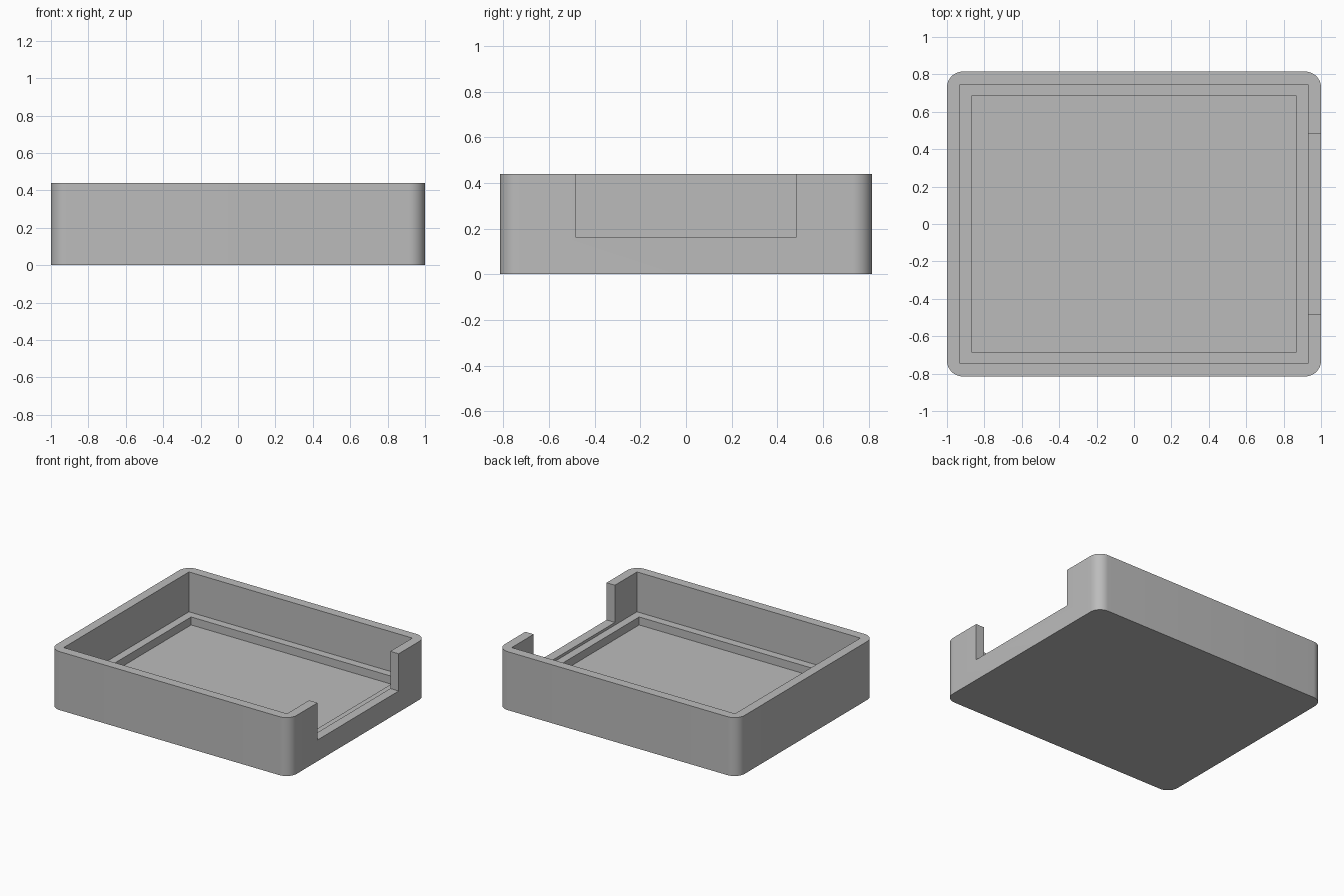
import bpy
import bmesh
from mathutils import Matrix, Vector

default = bpy.data.objects.get("Cube")
if default:
    bpy.data.objects.remove(default, do_unlink=True)

WIDTH, DEPTH, HEIGHT = 2.0, 1.63, 0.44
WALL, LEDGE = 0.07, 0.06
LEDGE_Z, FLOOR_Z, NOTCH_Z = 0.14, 0.08, 0.16
NOTCH_HALF = 0.483
CORNER = 0.085

grey = bpy.data.materials.new("plain_grey")
grey.use_nodes = True
colour = (0.5, 0.5, 0.5, 1.0)
grey.diffuse_color = colour
grey.node_tree.nodes["Principled BSDF"].inputs["Base Color"].default_value = colour


def box(name, low, high, radius=0.0):
    """Box between two corners, with optional rounded upright edges."""
    low, high = Vector(low), Vector(high)
    bm = bmesh.new()
    bmesh.ops.create_cube(bm, size=1.0)
    bmesh.ops.transform(bm, verts=bm.verts, matrix=(
        Matrix.Translation((low + high) / 2) @ Matrix.Diagonal((*(high - low), 1))))
    if radius:
        upright = [e for e in bm.edges
                   if abs(e.verts[0].co.z - e.verts[1].co.z) > 0.01]
        bmesh.ops.bevel(bm, geom=upright, offset=radius, segments=12,
                        profile=0.5, affect='EDGES')
    mesh = bpy.data.meshes.new(name)
    bm.to_mesh(mesh)
    bm.free()
    mesh.materials.append(grey)
    obj = bpy.data.objects.new(name, mesh)
    bpy.context.collection.objects.link(obj)
    return obj


def carve(target, cutter):
    """Subtract a cutter, then remove it."""
    cutter.hide_render = True
    mod = target.modifiers.new("carve", 'BOOLEAN')
    mod.operation = 'DIFFERENCE'
    mod.solver = 'EXACT'
    mod.object = cutter
    bpy.ops.object.modifier_apply(modifier=mod.name)
    bpy.data.objects.remove(cutter, do_unlink=True)


def pocket(name, inset, bottom):
    x, y = WIDTH / 2 - inset, DEPTH / 2 - inset
    return box(name, (-x, -y, bottom), (x, y, HEIGHT + 0.2))


# Outer shell with rounded corners
tray = box("open_tray", (-WIDTH / 2, -DEPTH / 2, 0),
           (WIDTH / 2, DEPTH / 2, HEIGHT), CORNER)
bpy.ops.object.select_all(action='DESELECT')
tray.select_set(True)
bpy.context.view_layer.objects.active = tray

# Main cavity down to the ledge, then the recessed floor
carve(tray, pocket("cavity_cutter", WALL, LEDGE_Z))
carve(tray, pocket("floor_cutter", WALL + LEDGE, FLOOR_Z))

# Opening in the +x wall
carve(tray, box("notch_cutter", (0.5, -NOTCH_HALF, NOTCH_Z),
                (WIDTH / 2 + 0.2, NOTCH_HALF, HEIGHT + 0.3)))

bpy.ops.object.shade_smooth_by_angle(angle=0.52)
